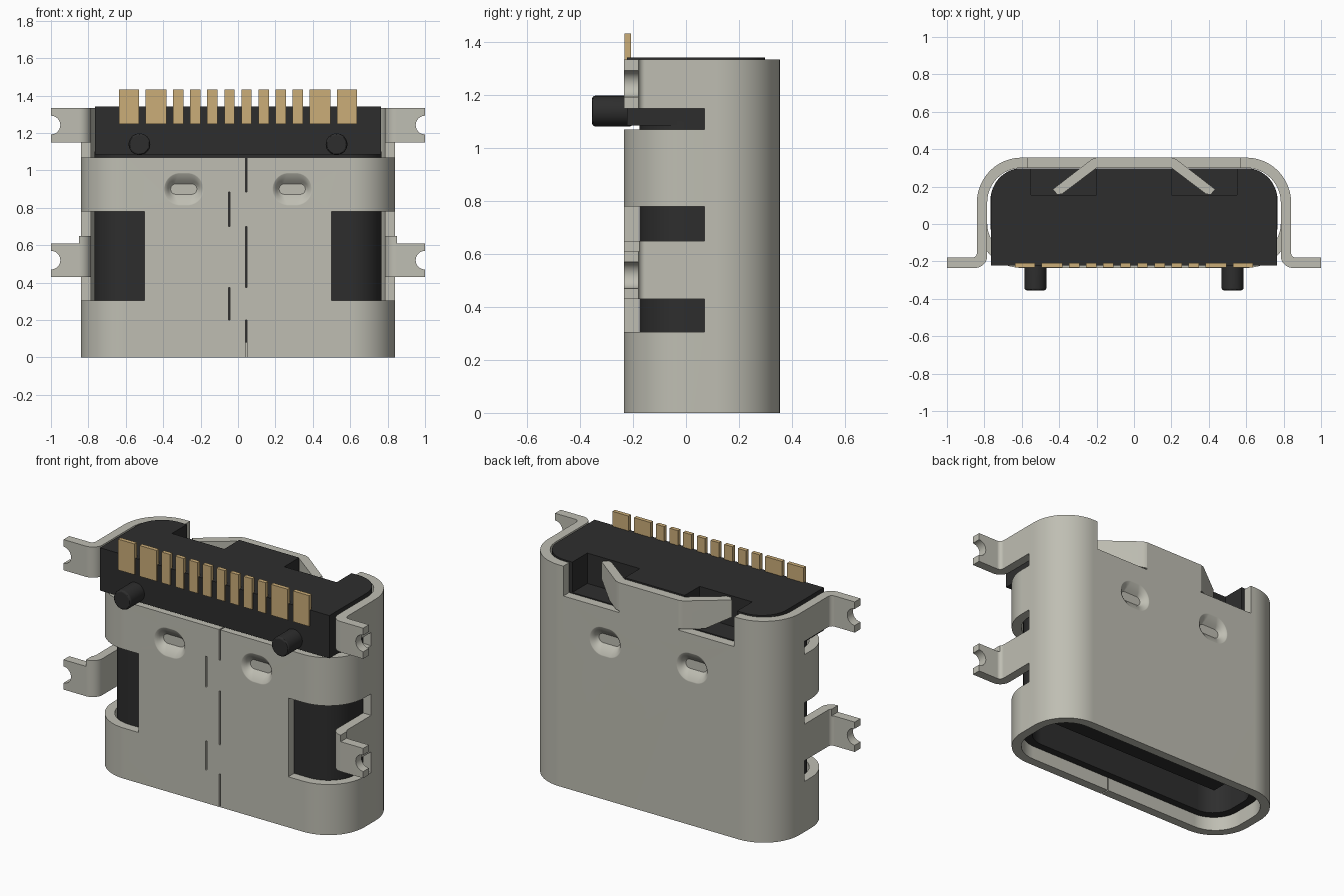
import bpy, bmesh, math
from mathutils import Matrix

if "Cube" in bpy.data.objects:
    bpy.data.objects.remove(bpy.data.objects["Cube"], do_unlink=True)


def material(name, rgb, metal=0.0):
    m = bpy.data.materials.new(name)
    m.use_nodes = True
    m.diffuse_color = (*rgb, 1)
    m.node_tree.nodes["Principled BSDF"].inputs["Base Color"].default_value = (*rgb, 1)
    return m


STEEL = material("shell grey", (0.52, 0.515, 0.45))
BLACK = material("black plastic", (0.027, 0.027, 0.027))
GOLD = material("contact gold", (0.60, 0.42, 0.19))


def finish(name, bm, mat):
    bmesh.ops.recalc_face_normals(bm, faces=bm.faces)
    me = bpy.data.meshes.new(name)
    bm.to_mesh(me)
    bm.free()
    ob = bpy.data.objects.new(name, me)
    bpy.context.collection.objects.link(ob)
    if mat:
        me.materials.append(mat)
    return ob


def loft(name, rings, mat=None):
    """Closed solid through rings of equal point count."""
    bm = bmesh.new()
    vs = [[bm.verts.new(p) for p in r] for r in rings]
    n = len(rings[0])
    for a, b in zip(vs, vs[1:]):
        for i in range(n):
            j = (i + 1) % n
            bm.faces.new((a[i], a[j], b[j], b[i]))
    bm.faces.new(vs[0])
    bm.faces.new(vs[-1])
    return finish(name, bm, mat)


def prism(name, pts, z0, z1, mat=None):
    return loft(name, [[(x, y, z) for x, y in pts] for z in (z0, z1)], mat)


def box(name, x0, x1, y0, y1, z0, z1, mat=None):
    return prism(name, [(x0, y0), (x1, y0), (x1, y1), (x0, y1)], z0, z1, mat)


def rounded(hx, y0, y1, r_front, r_back, seg=12):
    """Rounded rectangle outline, symmetric in x."""
    pts = []
    for cx, cy, r, a0 in ((hx - r_back, y1 - r_back, r_back, 0), (-hx + r_back, y1 - r_back, r_back, 90),
                          (-hx + r_front, y0 + r_front, r_front, 180), (hx - r_front, y0 + r_front, r_front, 270)):
        if r < 1e-4:
            pts.append((cx, cy))
            continue
        for i in range(seg + 1):
            a = math.radians(a0 + 90 * i / seg)
            pts.append((cx + r * math.cos(a), cy + r * math.sin(a)))
    return pts


def cylinder_y(name, x, z, y0, y1, r, mat=None, seg=32):
    bm = bmesh.new()
    bmesh.ops.create_cone(bm, cap_ends=True, segments=seg, radius1=r, radius2=r, depth=y1 - y0,
                          matrix=Matrix.Translation((x, (y0 + y1) / 2, z)) @ Matrix.Rotation(math.pi / 2, 4, 'X'))
    return finish(name, bm, mat)


def activate(ob):
    bpy.ops.object.select_all(action='DESELECT')
    ob.select_set(True)
    bpy.context.view_layer.objects.active = ob


def cut(ob, cutter):
    mod = ob.modifiers.new("cut", 'BOOLEAN')
    mod.operation = 'DIFFERENCE'
    mod.solver = 'EXACT'
    mod.object = cutter
    activate(ob)
    bpy.ops.object.modifier_apply(modifier=mod.name)
    bpy.data.objects.remove(cutter, do_unlink=True)


def smooth(ob):
    activate(ob)
    bpy.ops.object.shade_smooth_by_angle(angle=math.radians(30))
    mod = ob.modifiers.new("weighted normals", 'WEIGHTED_NORMAL')
    mod.keep_sharp = True


def dent(x, z, surface_y, inward):
    """Soft stadium-shaped stamping tool pushed into a panel."""
    rings = []
    for d, hx, hz in ((-.004, .117, .098), (.002, .102, .083), (.010, .092, .066),
                      (.022, .084, .048), (.034, .077, .035), (.040, .070, .028)):
        ring = []
        for i in range(32):
            a = 2 * math.pi * (i + 0.5) / 32
            off = math.copysign(hx - hz, math.cos(a))
            ring.append((x + off + hz * math.cos(a), surface_y + inward * d, z + hz * math.sin(a)))
        rings.append(ring)
    return loft("dent_cutter", rings)


# Metal shell: rounded tube with openings
FRONT, BACK, TOP = -0.235, 0.355, 1.335
shell = prism("shell", rounded(.84, FRONT, BACK, .24, .24), 0, TOP, STEEL)
cut(shell, prism("bore", rounded(.785, FRONT + .055, BACK - .055, .185, .185), -.1, 1.5))
cut(shell, box("front_opening", -1, 1, -.4, .07, 1.07, 1.5))
for s in (-1, 1):
    cut(shell, box("side_window", s * .5, s * .95, -.4, .07, .305, .78))
    cut(shell, box("rear_notch", s * .2, s * .57, .2, .45, 1.155, 1.5))
    cut(shell, dent(s * .29, .90, FRONT, 1))
    cut(shell, dent(s * .29, .95, BACK, -1))
# Interlocking seam on the front panel
for x, z0, z1 in ((.043, -.1, .20), (-.048, .20, .375), (.043, .375, .70), (-.048, .70, .885), (.043, .885, 1.2)):
    cut(shell, box("seam", x - .004, x + .004, -.3, -.15, z0, z1))
smooth(shell)

# Solder tabs: strips that run down the side and bend outward
for s, side in ((1, "left"), (-1, "right")):
    inner = [(.785 + .065 * (1 - math.cos(a)), -.17 - .065 * math.sin(a))
             for a in [math.pi / 2 * i / 8 for i in range(9)]]
    outer = [(.865 - .025 * math.sin(a), -.18 + .025 * (1 - math.cos(a)))
             for a in [math.pi / 2 * i / 6 for i in range(7)]]
    outline = [(.785, .07)] + inner + [(1, FRONT), (1, -.18)] + outer + [(.84, .07)]
    outline = [(s * x, y) for x, y in outline]
    for level, z0, z1, mid in (("lower", .43, .65, .52), ("upper", 1.15, TOP, 1.2425)):
        tab = prism(f"{level}_{side}_tab", outline, z0, z1, STEEL)
        if level == "lower":
            cut(tab, box("step", s * .85, s * 1.1, -.3, -.1, .61, .7))
        cut(tab, cylinder_y("tip_notch", s * 1.0, mid, -.3, -.1, .05))
        smooth(tab)

    # Rear wing bent inward from the central rear strip
    wing_pts = [(.2, .355), (.225, .347), (.435, .185), (.41, .158), (.385, .16), (.2, .30)]
    wing = prism(f"rear_{side}_wing", [(s * x, y) for x, y in wing_pts], 1.165, TOP, STEEL)
    tri = [(.31, 1.1), (.31, 1.16), (.45, 1.24), (.45, 1.1)]
    cut(wing, loft("slope", [[(s * x, y, z) for x, z in tri] for y in (0, .5)]))
    smooth(wing)

# Plastic lining inside the shell, hollow at the mouth
housing = prism("housing", rounded(.768, -.176, .297, .172, .172), .08, 1.10, BLACK)
cut(housing, prism("mouth", rounded(.72, -.13, .25, .14, .14), 0, .90))
smooth(housing)

# Plastic head block with rear pockets
head = prism("head_block", rounded(.765, -.222, .298, 0, .165), 1.085, 1.343, BLACK)
for s in (-1, 1):
    cut(head, box("pocket", s * .2, s * .55, .155, .4, 1.16, 1.5))
smooth(head)

# Tongue in the mouth with contact plates on both faces
box("tongue", -.60, .60, -.005, .125, .16, .95, BLACK)
for k in range(12):
    x = -.517 + k * .094
    z0 = .24 if k in (0, 3, 8, 11) else .30
    box(f"tongue_front_contact_{k + 1}", x - .024, x + .024, -.011, 0, z0, .90, GOLD)
    box(f"tongue_back_contact_{k + 1}", x - .024, x + .024, .12, .131, z0, .90, GOLD)

# Solder pins along the front of the head, and locating pegs
for s, side in ((1, "left"), (-1, "right")):
    for i, (x, w) in enumerate(((.046, .055), (.137, .055), (.228, .055), (.319, .055), (.438, .112), (.583, .108))):
        box(f"{side}_pin_{i + 1}", s * x - w / 2, s * x + w / 2, -.232, -.208, 1.247, 1.433, GOLD)
    peg = cylinder_y(f"{side}_locating_peg", s * .527, 1.14, -.355, -.20, .058, BLACK)
    bev = peg.modifiers.new("rounded end", 'BEVEL')
    bev.width, bev.segments = .012, 3
    activate(peg)
    bpy.ops.object.modifier_apply(modifier=bev.name)
    smooth(peg)
